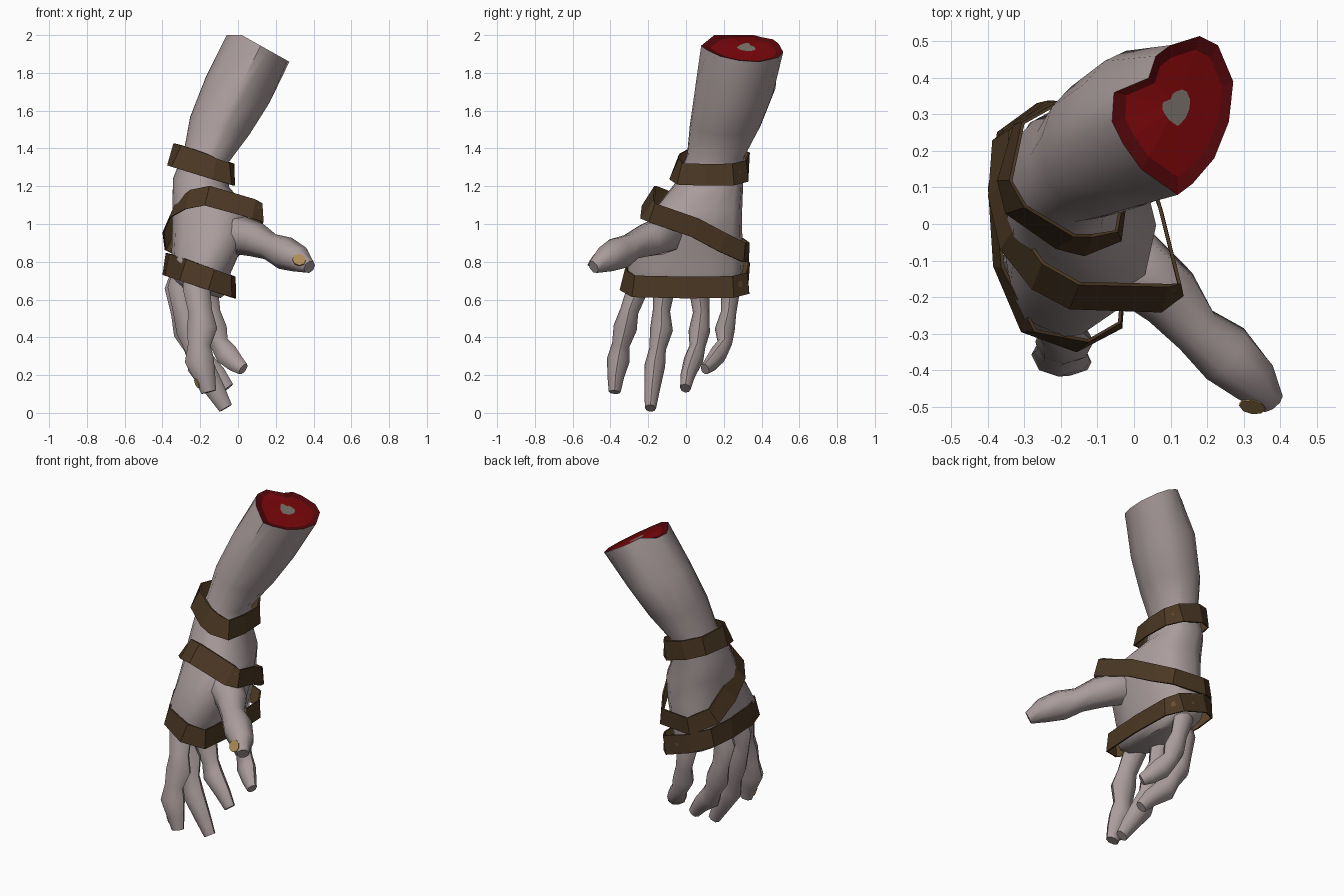
import bpy, bmesh, math
from mathutils import Vector

if "Cube" in bpy.data.objects:
    bpy.data.objects.remove(bpy.data.objects["Cube"])


def material(name, rgb):
    m = bpy.data.materials.new(name)
    m.diffuse_color = (*rgb, 1)
    m.use_nodes = True
    m.node_tree.nodes["Principled BSDF"].inputs["Base Color"].default_value = m.diffuse_color
    return m


SKIN = material("pale_skin", (0.40, 0.33, 0.33))
LEATHER = material("brown_leather", (0.070, 0.039, 0.017))
LINING = material("tan_leather_lining", (0.14, 0.075, 0.028))
FLESH = material("red_flesh", (0.20, 0.002, 0.003))
RIM = material("dark_red_rim", (0.088, 0.002, 0.003))
BONE = material("grey_bone", (0.20, 0.175, 0.15))
NAIL = material("yellow_nail", (0.42, 0.26, 0.095))


def loft(name, rings, mats, smooth=True, caps=(True, True), closed=False, strip_mats=None, side_mats=None):
    """Skin a list of equal-length point rings."""
    bm = bmesh.new()
    vs = [[bm.verts.new(p) for p in r] for r in rings]
    n = len(vs[0])
    count = len(vs) if closed else len(vs) - 1
    for i in range(count):
        a, b = vs[i], vs[(i + 1) % len(vs)]
        for j in range(n):
            f = bm.faces.new((a[j], a[(j + 1) % n], b[(j + 1) % n], b[j]))
            if strip_mats:
                f.material_index = strip_mats[i]
            if side_mats:
                f.material_index = side_mats[j]
    if not closed:
        if caps[0]:
            bm.faces.new(vs[0])
        if caps[1]:
            f = bm.faces.new(vs[-1])
            if strip_mats:
                f.material_index = strip_mats[-1]
    bmesh.ops.recalc_face_normals(bm, faces=bm.faces)
    me = bpy.data.meshes.new(name)
    bm.to_mesh(me)
    bm.free()
    ob = bpy.data.objects.new(name, me)
    bpy.context.collection.objects.link(ob)
    for m in mats:
        me.materials.append(m)
    if smooth:
        bpy.ops.object.select_all(action='DESELECT')
        ob.select_set(True)
        bpy.context.view_layer.objects.active = ob
        bpy.ops.object.shade_smooth_by_angle(angle=math.radians(50))
    return ob


# Severed end: irregular outline on a slanted plane
CUT = [(.272, .39), (.26, .28), (.22, .18), (.16, .11), (.12, .08), (.02, .15), (-.03, .22),
       (-.06, .28), (-.055, .36), (.04, .40), (.06, .46), (.10, .49), (.18, .515), (.23, .49)]
CX, CY = 0.119, 0.325


def cut_ring(s, drop=0.0):
    out = []
    for x, y in CUT:
        px, py = CX + (x - CX) * s, CY + (y - CY) * s
        out.append((px, py, min(2.0, 2.0 - 0.56 * (px - 0.02)) - drop))
    return out


ANGLES = [math.atan2((y - CY) / .215, (x - CX) / .165) for x, y in CUT]


def oval(cx, cy, cz, rx, ry, slope, power, web=0.0):
    """Squarish oval; web pushes it out towards the thumb."""
    pts = []
    for a in ANGLES:
        c, s = math.cos(a), math.sin(a)
        w = web * max(0, math.cos(a + math.radians(50))) ** 2
        dx = rx * math.copysign(abs(c) ** power, c) + w
        dy = ry * math.copysign(abs(s) ** power, s) - w * .5
        pts.append((cx + dx, cy + dy, cz + slope * dx))
    return pts


# Forearm, wrist and palm in one skin
SECTIONS = [
    (.00, .262, 1.71, .172, .215, -.41, 1.08),
    (-.095, .21, 1.52, .16, .19, -.30, 1.0),
    (-.165, .16, 1.36, .122, .155, -.25, .95),
    (-.195, .125, 1.22, .15, .18, -.15, .9),
    (-.165, .08, 1.09, .185, .22, -.1, .9, .07),
    (-.17, .04, .95, .18, .26, -.1, .85, .06),
    (-.195, .00, .78, .16, .31, -.25, .8),
    (-.20, -.005, .68, .155, .30, -.25, .8),
    (-.20, .00, .635, .11, .24, -.25, .8),
]
loft("forearm_and_palm", [cut_ring(1)] + [oval(*s) for s in SECTIONS], [SKIN], caps=(False, True))

# Cut face: dark rim, flesh, bone core
loft("cut_face", [cut_ring(1), cut_ring(.80, .012), cut_ring(.23, .010)],
     [RIM, FLESH, BONE], smooth=False, caps=(False, True), strip_mats=[0, 1, 2])


# Fingers: bony tubes along a path of (x, y, z, radius)
def finger(name, path, wide=1.25, deep=0.98, sides=8):
    pts = [Vector(p[:3]) for p in path]
    rings = []
    for i, p in enumerate(pts):
        t = (pts[min(i + 1, len(pts) - 1)] - pts[max(i - 1, 0)]).normalized()
        u = t.cross(Vector((0, 1, 0))).normalized()
        v = u.cross(t)
        r = path[i][3]
        rings.append([p + u * (r * wide * math.cos(k * math.tau / sides))
                      + v * (r * deep * math.sin(k * math.tau / sides)) for k in range(sides)])
    return loft(name, rings, [SKIN])


index = finger("index_finger", [
    (-.22, -.20, .80, .05), (-.22, -.255, .66, .058), (-.20, -.30, .54, .050),
    (-.19, -.322, .45, .064), (-.205, -.345, .36, .048), (-.205, -.358, .28, .062),
    (-.175, -.372, .19, .045), (-.155, -.378, .11, .032)])
finger("middle_finger", [
    (-.27, -.09, .80, .05), (-.30, -.115, .66, .058), (-.285, -.13, .54, .047),
    (-.25, -.13, .44, .062), (-.225, -.15, .34, .045), (-.20, -.165, .25, .056),
    (-.12, -.18, .12, .042), (-.065, -.188, .025, .030)])
finger("ring_finger", [
    (-.27, .07, .80, .05), (-.32, .07, .65, .055), (-.30, .08, .53, .044),
    (-.27, .07, .43, .058), (-.235, .06, .35, .043), (-.20, .04, .28, .053),
    (-.11, .01, .20, .040), (-.055, -.003, .13, .029)])
finger("little_finger", [
    (-.18, .20, .78, .05), (-.17, .235, .64, .052), (-.145, .225, .53, .042),
    (-.125, .205, .44, .054), (-.10, .205, .37, .040), (-.06, .17, .31, .049),
    (-.01, .13, .26, .038), (.028, .10, .232, .027)])
thumb = finger("thumb", [
    (-.13, -.07, .95, .07), (0, -.115, .945, .105), (.10, -.20, .915, .092),
    (.17, -.29, .88, .072), (.25, -.355, .845, .089), (.325, -.425, .812, .072),
    (.378, -.49, .772, .036)], wide=1.0, deep=1.0)


# Nails: thin plates laid on the nearest surface of a finger tip
def nail(name, tip, target, along, w, h):
    bpy.context.view_layer.update()
    _, centre, n, _ = tip.closest_point_on_mesh(Vector(target))
    side = n.cross(Vector(along)).normalized()
    up = side.cross(n)
    rings = []
    for d in (-.004, .0045):
        rings.append([centre + n * d + side * (w * math.cos(k * math.tau / 8))
                      + up * (h * math.sin(k * math.tau / 8)) for k in range(8)])
    loft(name, rings, [NAIL], smooth=False)


nail("thumb_nail", thumb, (.32, -.54, .835), (.6, -.65, -.4), .034, .038)
nail("index_nail", index, (-.28, -.42, .13), (.15, -.05, -.9), .018, .028)


# Leather straps: closed loops that flare out towards the lower edge
def strap(name, loop, height, flare, thick=0.009):
    n = len(loop)
    c = sum((Vector(p) for p in loop), Vector()) / n
    rings = []
    for i, p in enumerate(loop):
        t = (Vector(loop[(i + 1) % n]) - Vector(loop[i - 1])).normalized()
        p = Vector(p)
        out = Vector((t.y, -t.x, 0)).normalized()
        if out.dot(Vector((p.x - c.x, p.y - c.y, 0))) < 0:
            out = -out
        up = t.cross(out).normalized()
        if up.z < 0:
            up = -up
        h = up * height / 2
        lean = out * flare * min(1, max(0, .4 - .6 * out.y - .3 * out.x))
        rings.append([p + h - lean, p - h, p - h - out * thick, p + h - lean - out * thick])
    loft(name, rings, [LEATHER, LINING], smooth=False, closed=True, side_mats=[0, 0, 1, 0])


WRIST = [(-.375, .12), (-.345, .02), (-.20, -.075), (-.12, -.085), (-.03, -.04),
         (-.015, .10), (-.02, .25), (-.08, .325), (-.22, .335), (-.325, .28)]
KNUCKLE = [(-.40, .10), (-.385, -.12), (-.30, -.305), (-.14, -.35), (-.03, -.28),
           (-.01, 0), (-.02, .25), (-.08, .33), (-.25, .335), (-.37, .26)]
strap("wrist_strap", [(x, y, 1.265 - .3 * (x + .03)) for x, y in WRIST], .115, .05)
strap("knuckle_strap", [(x, y, .67 - .32 * (x + .03)) for x, y in KNUCKLE], .115, .025)
strap("palm_strap", [
    (-.40, .10, 1.0), (-.375, -.05, 1.08), (-.29, -.17, 1.13), (-.17, -.235, 1.15),
    (.09, -.24, 1.08), (.135, -.18, 1.06), (.075, .05, .98), (.02, .20, .90),
    (-.04, .31, .85), (-.25, .335, .85), (-.375, .25, .91)], .105, .07)
